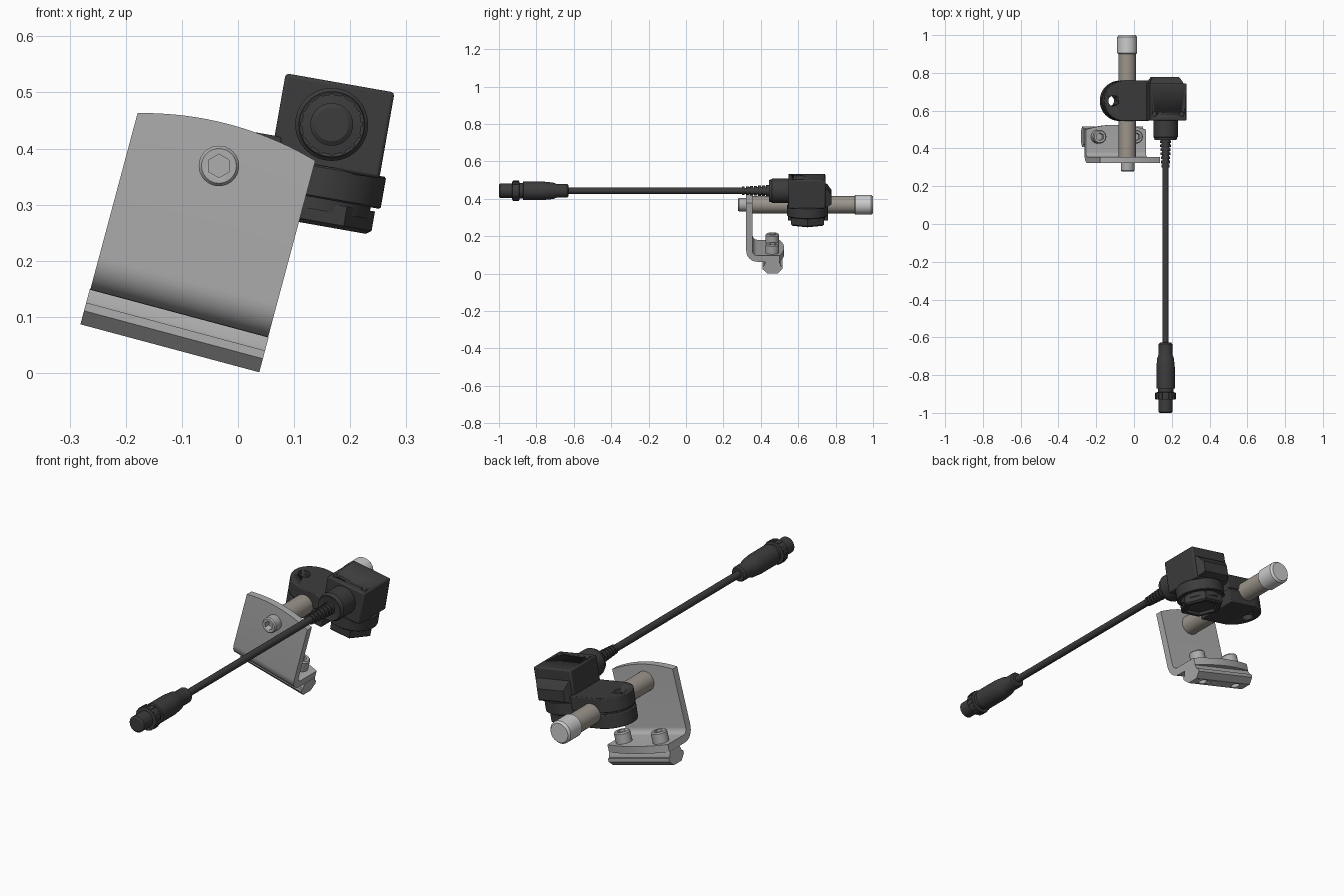
import bpy, bmesh
from math import pi, cos, sin, radians
from mathutils import Matrix, Vector

if "Cube" in bpy.data.objects:
    bpy.data.objects.remove(bpy.data.objects["Cube"])


def material(name, c):
    m = bpy.data.materials.new(name)
    m.diffuse_color = (*c, 1)
    m.use_nodes = True
    m.node_tree.nodes["Principled BSDF"].inputs["Base Color"].default_value = m.diffuse_color
    return m


DARK = material("dark_plastic", (0.045, 0.045, 0.045))
STEEL = material("steel", (0.42, 0.42, 0.42))
ROD = material("rod_metal", (0.33, 0.30, 0.26))
CAP = material("cap_grey", (0.55, 0.55, 0.55))


def T(x, y, z):
    return Matrix.Translation((x, y, z))


def R(deg, axis):
    return Matrix.Rotation(radians(deg), 4, axis)


# Local frames: bracket leans 15 degrees, sensor leans 10 degrees
BRACKET = T(-0.1215, 0, 0.044) @ R(15, 'Y')
SENSOR = T(0.182, 0.647, 0.517) @ R(10, 'Y')
ALONG_Y = R(-90, 'X')


def loft(name, rings, matrix, mat, bevel=0):
    """Skin a list of equal rings, cap both ends."""
    bm = bmesh.new()
    vs = [[bm.verts.new(matrix @ Vector(p)) for p in r] for r in rings]
    n = len(rings[0])
    for a, b in zip(vs, vs[1:]):
        for i in range(n):
            j = (i + 1) % n
            bm.faces.new((a[i], a[j], b[j], b[i]))
    bm.faces.new(vs[0][::-1])
    bm.faces.new(vs[-1])
    bmesh.ops.recalc_face_normals(bm, faces=bm.faces[:])
    me = bpy.data.meshes.new(name)
    bm.to_mesh(me)
    bm.free()
    ob = bpy.data.objects.new(name, me)
    bpy.context.collection.objects.link(ob)
    me.materials.append(mat)
    bpy.ops.object.select_all(action='DESELECT')
    ob.select_set(True)
    bpy.context.view_layer.objects.active = ob
    bpy.ops.object.shade_smooth_by_angle(angle=radians(32))
    if bevel:
        b = ob.modifiers.new("bevel", 'BEVEL')
        b.width, b.segments, b.limit_method = bevel, 2, 'ANGLE'
    return ob


def lathe(name, profile, matrix, mat, sides=40, phase=0.0):
    """Turn (radius, height) pairs about local z."""
    rings = [[(r * cos(2 * pi * i / sides + phase), r * sin(2 * pi * i / sides + phase), h)
              for i in range(sides)] for r, h in profile]
    return loft(name, rings, matrix, mat)


def cut(ob, cutter):
    cutter.hide_render = True
    cutter.hide_viewport = False
    m = ob.modifiers.new("cut", 'BOOLEAN')
    m.operation, m.object, m.solver = 'DIFFERENCE', cutter, 'EXACT'
    bpy.ops.object.select_all(action='DESELECT')
    bpy.context.view_layer.objects.active = ob
    ob.select_set(True)
    for mod in [x.name for x in ob.modifiers]:
        bpy.ops.object.modifier_apply(modifier=mod)
    bpy.data.objects.remove(cutter)


def socket_bolt(name, matrix):
    head = lathe(name, [(0.036, -0.004), (0.036, 0.042), (0.031, 0.048)], matrix, STEEL)
    cut(head, lathe("hex_cutter", [(0.021, 0.02), (0.021, 0.06)], matrix, STEEL, 6, pi / 6))


def box(name, lo, hi, matrix, mat, bevel):
    rings = [[(lo[0], lo[1], z), (hi[0], lo[1], z), (hi[0], hi[1], z), (lo[0], hi[1], z)]
             for z in (lo[2], hi[2])]
    return loft(name, rings, matrix, mat, bevel)


# Bent bracket: L section swept across its width, both ends arched
sections = []
for k in range(25):
    t = -1 + k / 12
    u, bulge = 0.164 * t, 1 - t * t
    top, rear = 0.39 + 0.023 * bulge, 0.50 + 0.025 * bulge
    arc = [(radians(180 + 90 * i / 8)) for i in range(9)]
    outer = [(u, 0.382 + 0.06 * cos(a), 0.124 + 0.06 * sin(a)) for a in arc]
    inner = [(u, 0.382 + 0.026 * cos(a), 0.124 + 0.026 * sin(a)) for a in reversed(arc)]
    sections.append([(u, 0.322, top)] + outer + [(u, rear, 0.064), (u, rear, 0.098)]
                    + inner + [(u, 0.356, top)])
loft("bent_bracket", sections, BRACKET, STEEL)

# Slot rail under the bracket
half = [(0.028, 0), (0.054, 0.025), (0.054, 0.04), (0.044, 0.04), (0.044, 0.046), (0.036, 0.065)]
outline = half + [(-y, z) for y, z in reversed(half)]
rail = loft("slot_rail", [[(u, 0.462 + y, z) for y, z in outline] for u in (-0.165, 0.165)],
            BRACKET, STEEL)
for s in (-1, 1):
    cut(rail, lathe("hole_cutter", [(0.021, -0.02), (0.021, 0.03)], BRACKET @ T(0.1 * s, 0.462, 0), STEEL, 24))
    socket_bolt("flange_bolt", BRACKET @ T(0.1 * s, 0.462, 0.1))
socket_bolt("front_bolt", T(-0.034, 0.325, 0.369) @ R(90, 'X'))

# Support rod and its end cap
rod_axis = T(-0.036, 0, 0.368) @ ALONG_Y
lathe("support_rod", [(0.046, 0.355), (0.046, 0.91)], rod_axis, ROD)
lathe("rod_cap", [(0.048, 0.9), (0.053, 0.905), (0.053, 0.99), (0.045, 1.0)], rod_axis, CAP)

# Split clamp: two halves around the rod, with a screw hole
def clamp_outline(r, end):
    pts = [(-0.218 + r * cos(a), r * sin(a) + 0.005)
           for a in [radians(90 + 180 * i / 32) for i in range(33)]]
    return pts + [(end, 0.005 - r), (end, 0.005 + r)]


for name, r, lo, hi in (("clamp_lower", 0.107, -0.253, -0.187),
                        ("clamp_seam", 0.101, -0.19, -0.177),
                        ("clamp_upper", 0.107, -0.18, -0.113)):
    part = loft(name, [[(x, y, z) for x, y in clamp_outline(r, -0.085)] for z in (lo, hi)],
                SENSOR, DARK, 0.004 if r > 0.105 else 0)
    cut(part, lathe("hole_cutter", [(0.028, -0.3), (0.028, -0.05)],
                    SENSOR @ T(-0.275, 0.005, 0), DARK, 24))

# Sensor housing with two screw holes in its top
house = box("sensor_housing", (-0.0985, -0.1, -0.156), (0.0985, 0.098, 0), SENSOR, DARK, 0.006)
for s in (-1, 1):
    cut(house, lathe("hole_cutter", [(0.014, -0.02), (0.014, 0.02)],
                     SENSOR @ T(0.073 * s, -0.065, 0), DARK, 20))
# Tapered window block on the back of the housing
loft("rear_window", [[(-a, y, lo), (a, y, lo), (a, y, hi), (-a, y, hi)]
                     for a, y, lo, hi in ((0.092, 0.09, -0.152, -0.045),
                                          (0.085, 0.11, -0.148, -0.055),
                                          (0.07, 0.132, -0.135, -0.085))], SENSOR, DARK)

# Swivel ring and hexagonal nut below the housing
lathe("swivel_ring", [(0.107, -0.209), (0.11, -0.206), (0.11, -0.154), (0.107, -0.151)],
      SENSOR @ T(0, 0.003, 0), DARK, 56)
lathe("swivel_collar", [(0.092, -0.23), (0.092, -0.2)], SENSOR @ T(0, 0.003, 0), DARK, 48)
lathe("hex_nut", [(0.07, -0.245), (0.076, -0.257), (0.092, -0.257), (0.101, -0.25), (0.101, -0.215)],
      SENSOR @ T(0, 0.003, 0), DARK, 6)

# Cable socket, ribbed strain relief, cable and plug along one axis
cable_axis = T(0.167, 0, 0.443) @ ALONG_Y
lathe("cable_socket", [(0.045, 0.448), (0.058, 0.444), (0.06, 0.455), (0.065, 0.46), (0.065, 0.56)],
      cable_axis, DARK, 48)
ribs = []
for i in range(7):
    y, r = 0.30 + i * 0.0215, 0.022 + 0.0013 * i
    ribs += [(r, y), (r, y + 0.014), (r - 0.006, y + 0.014), (r - 0.006, y + 0.0215)]
lathe("strain_relief", ribs, cable_axis, DARK, 28)
lathe("cable", [(0.0165, -0.64), (0.0165, 0.31)], cable_axis, DARK, 24)
lathe("plug", [(0.03, -1.0), (0.038, -0.995), (0.038, -0.93), (0.053, -0.928), (0.053, -0.892),
               (0.041, -0.89), (0.041, -0.872), (0.049, -0.87), (0.049, -0.76), (0.044, -0.71),
               (0.036, -0.69), (0.036, -0.635), (0.03, -0.628)], cable_axis, DARK, 40)
# Grip ridges around the plug ring and body
for i in range(16):
    spin = cable_axis @ R(22.5 * i, 'Z')
    box("plug_ridge", (0.05, -0.004, -0.926), (0.0555, 0.004, -0.894), spin, DARK, 0)
